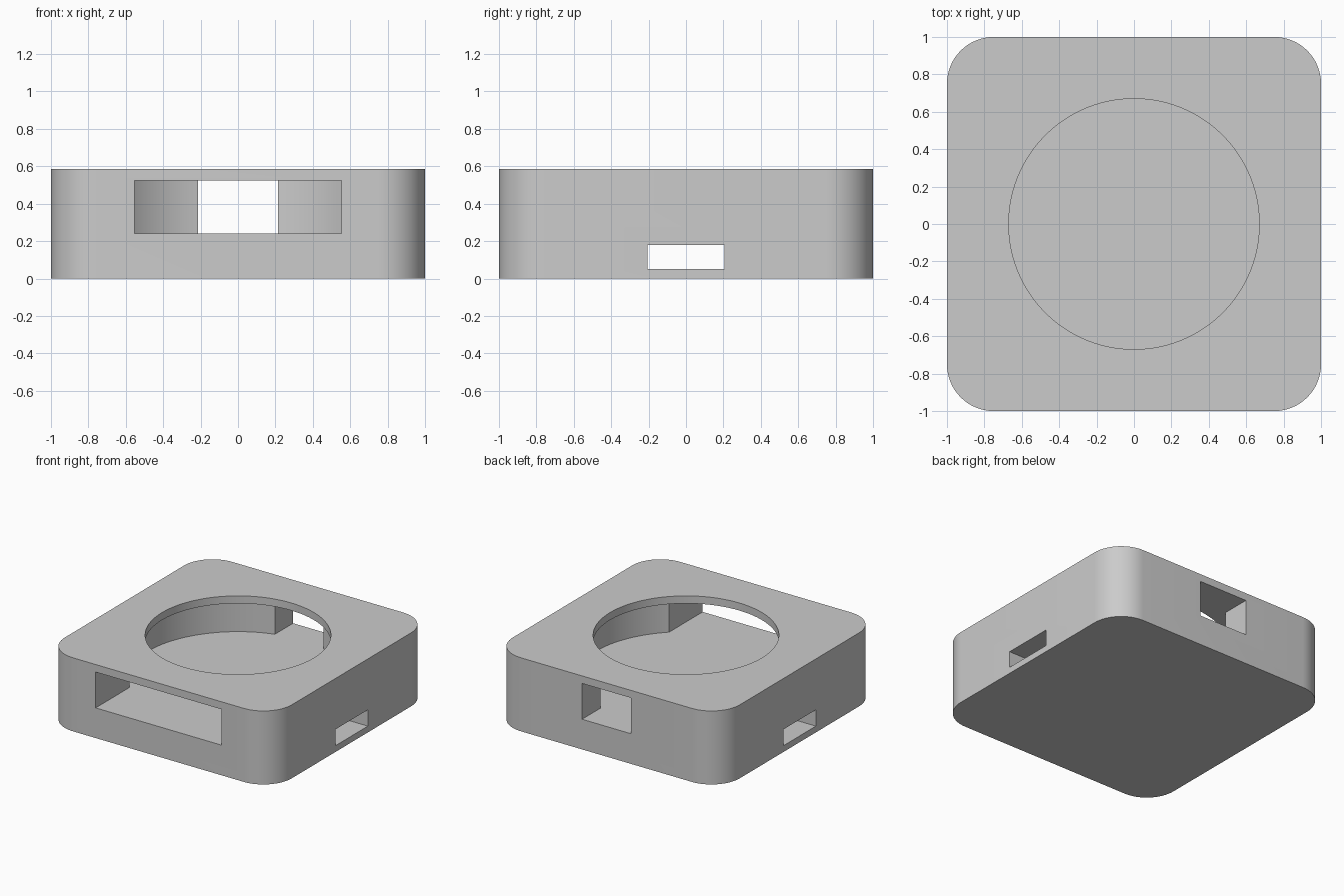
import bpy
import bmesh
import math
from mathutils import Matrix, Vector

if "Cube" in bpy.data.objects:
    bpy.data.objects.remove(bpy.data.objects["Cube"])

HEIGHT = 0.585            # overall height
FLOOR, CEILING = 0.24, 0.525   # inner chamber
CORNER = 0.25             # radius of the upright corners

grey = bpy.data.materials.new("plain_grey")
grey.diffuse_color = (0.6, 0.6, 0.6, 1)
grey.use_nodes = True
grey.node_tree.nodes["Principled BSDF"].inputs["Base Color"].default_value = grey.diffuse_color


def add_object(name, bm):
    bmesh.ops.recalc_face_normals(bm, faces=bm.faces)
    mesh = bpy.data.meshes.new(name)
    bm.to_mesh(mesh)
    bm.free()
    mesh.materials.append(grey)
    obj = bpy.data.objects.new(name, mesh)
    bpy.context.collection.objects.link(obj)
    return obj


def box(name, lo, hi):
    lo, hi = Vector(lo), Vector(hi)
    bm = bmesh.new()
    place = Matrix.Translation((lo + hi) / 2) @ Matrix.Diagonal((*(hi - lo), 1))
    bmesh.ops.create_cube(bm, size=1, matrix=place)
    return add_object(name, bm)


def cylinder(name, radius, z0, z1, sides=96):
    bm = bmesh.new()
    bmesh.ops.create_cone(bm, cap_ends=True, segments=sides, radius1=radius,
                          radius2=radius, depth=z1 - z0,
                          matrix=Matrix.Translation((0, 0, (z0 + z1) / 2)))
    return add_object(name, bm)


# Square body with rounded upright corners
bm = bmesh.new()
outline = []
for i in range(4):
    start = i * math.pi / 2
    middle = start + math.pi / 4
    cx = math.copysign(1 - CORNER, math.cos(middle))
    cy = math.copysign(1 - CORNER, math.sin(middle))
    for k in range(17):
        a = start + k * math.pi / 32
        outline.append(bm.verts.new((cx + CORNER * math.cos(a),
                                     cy + CORNER * math.sin(a), 0)))
base = bm.faces.new(outline)
top = bmesh.ops.extrude_face_region(bm, geom=[base])["geom"]
bmesh.ops.translate(bm, vec=(0, 0, HEIGHT),
                    verts=[v for v in top if isinstance(v, bmesh.types.BMVert)])
body = add_object("body", bm)

# Openings: wide chamber, narrower round mouth, front and back windows, side tunnel
cutters = [
    cylinder("chamber_cutter", 0.8, FLOOR, CEILING),
    cylinder("mouth_cutter", 0.67, 0.4, HEIGHT + 0.1),
    box("front_window_cutter", (-0.553, -1.1, FLOOR), (0.553, -0.3, CEILING)),
    box("back_window_cutter", (-0.215, 0.3, FLOOR), (0.215, 1.1, CEILING)),
    box("side_tunnel_cutter", (-1.1, -0.205, 0.05), (1.1, 0.205, 0.18)),
]
for cutter in cutters:
    cutter.hide_render = True
    cut = body.modifiers.new(cutter.name, 'BOOLEAN')
    cut.operation = 'DIFFERENCE'
    cut.solver = 'EXACT'
    cut.object = cutter

# Apply the cuts and clear away the cutters
bpy.context.view_layer.update()
result = bpy.data.meshes.new_from_object(
    body.evaluated_get(bpy.context.evaluated_depsgraph_get()))
body.modifiers.clear()
body.data = result
body.data.materials.clear()
body.data.materials.append(grey)
for face in body.data.polygons:
    face.material_index = 0
for cutter in cutters:
    bpy.data.objects.remove(cutter)

# Smooth the curved walls, keep the rims crisp
bpy.ops.object.select_all(action='DESELECT')
body.select_set(True)
bpy.context.view_layer.objects.active = body
bpy.ops.object.shade_smooth_by_angle(angle=math.radians(30))
